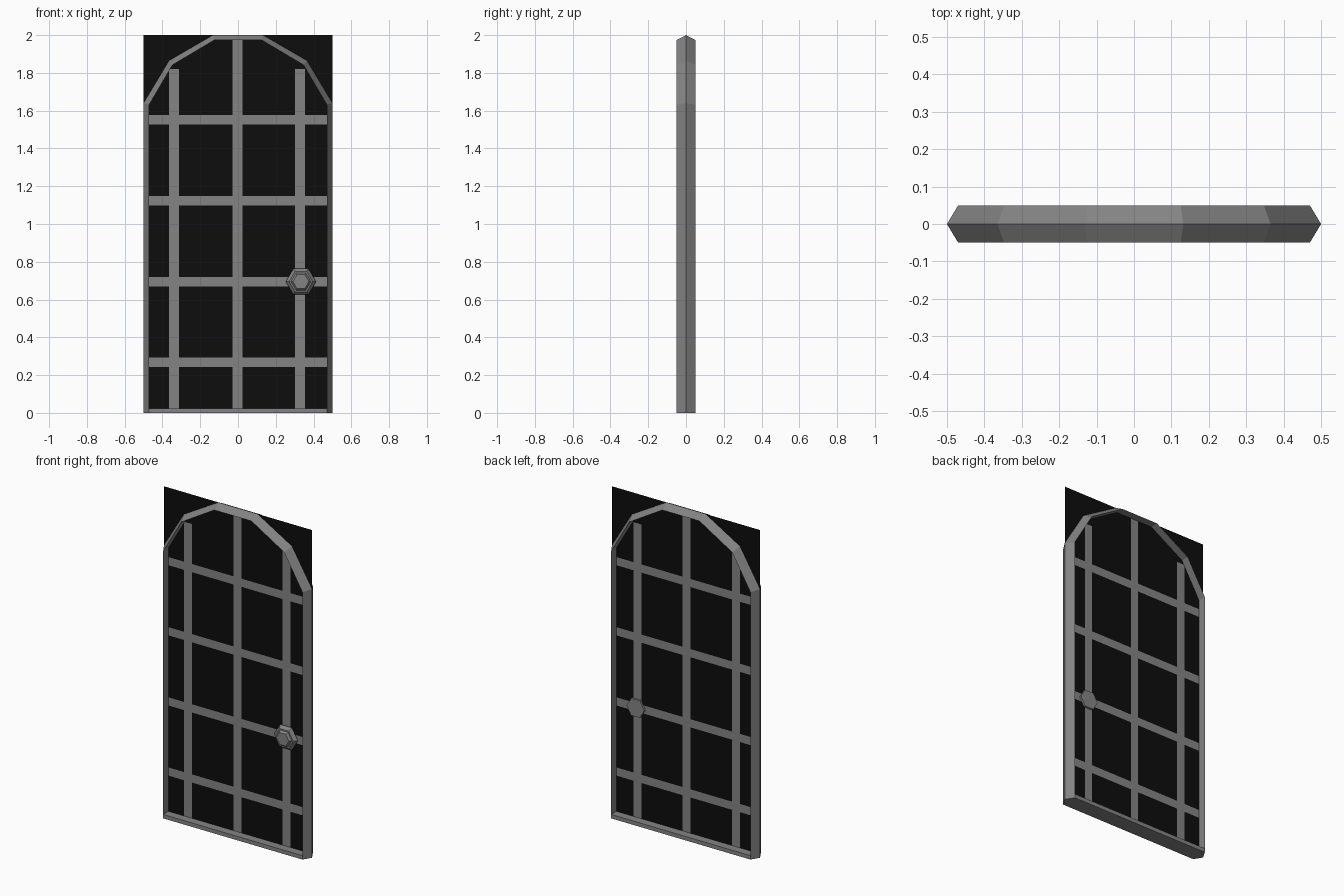
import bpy, bmesh, math

if "Cube" in bpy.data.objects:
    bpy.data.objects.remove(bpy.data.objects["Cube"])


def material(name, value):
    m = bpy.data.materials.new(name)
    m.diffuse_color = (value, value, value, 1)
    m.use_nodes = True
    m.node_tree.nodes["Principled BSDF"].inputs["Base Color"].default_value = m.diffuse_color
    return m


grey = material("iron grey", 0.23)
black = material("near black", 0.004)


def finish(name, bm, mats):
    bmesh.ops.remove_doubles(bm, verts=bm.verts, dist=1e-5)
    bmesh.ops.recalc_face_normals(bm, faces=bm.faces)
    mesh = bpy.data.meshes.new(name)
    bm.to_mesh(mesh)
    bm.free()
    for m in mats:
        mesh.materials.append(m)
    obj = bpy.data.objects.new(name, mesh)
    bpy.context.collection.objects.link(obj)
    return obj


# Arched frame: outer ridge at y = 0, flat inner wall between front and back rims
outer = [(0.5, 0), (0.5, 1.64), (0.365, 1.865), (0.132, 2.0)]
inner = [(0.47, 0), (0.47, 1.632), (0.347, 1.842), (0.125, 1.974)]
mirror = lambda pts: pts + [(-x, z) for x, z in reversed(pts)]
outer, inner = mirror(outer), mirror(inner)

bm = bmesh.new()
loops = [[bm.verts.new((x, 0, z)) for x, z in outer],
         [bm.verts.new((x, -0.05, z)) for x, z in inner],
         [bm.verts.new((x, 0.05, z)) for x, z in inner]]
for k in range(3):
    a, b = loops[k], loops[(k + 1) % 3]
    for i in range(len(outer) - 1):
        bm.faces.new((a[i], a[i + 1], b[i + 1], b[i]))
for end in (0, -1):
    bm.faces.new([lp[end] for lp in loops])
finish("arched_frame", bm, [grey])

# Bottom sill
bm = bmesh.new()
bmesh.ops.create_cube(bm, size=1)
for v in bm.verts:
    v.co = (v.co.x * 0.94, v.co.y * 0.1, (v.co.z + 0.5) * 0.024)
finish("bottom_sill", bm, [grey])

# Lattice panel: flat sheet cut along the bar edges, bars coloured by position
x_bars = [(-0.365, -0.312), (-0.03, 0.023), (0.302, 0.355)]
z_bars = [(z - 0.025, z + 0.025) for z in (0.267, 0.695, 1.123, 1.551)]
xs = [-0.5, -0.47] + [x for bar in x_bars for x in bar] + [0.47, 0.5]
zs = [0] + [z for bar in z_bars for z in bar] + [1.82, 2.0]
inside = lambda v, bars: any(lo < v < hi for lo, hi in bars)

bm = bmesh.new()
grid = [[bm.verts.new((x, 0, z)) for x in xs] for z in zs]
for j in range(len(zs) - 1):
    for i in range(len(xs) - 1):
        f = bm.faces.new((grid[j][i], grid[j][i + 1], grid[j + 1][i + 1], grid[j + 1][i]))
        c = f.calc_center_median()
        upright = inside(c.x, x_bars) and (c.z < 1.82 or abs(c.x) < 0.1)
        cross = inside(c.z, z_bars) and abs(c.x) < 0.47
        f.material_index = 1 if upright or cross else 0
finish("lattice_panel", bm, [black, grey])

# Hexagonal door knob, profile (radius, y) turned about the y axis
profile = [(0.06, 0.012), (0.06, 0.0), (0.08, -0.012), (0.062, -0.032),
           (0.053, -0.032), (0.042, -0.045)]
bm = bmesh.new()
rings = [[bm.verts.new((0.333 + r * math.cos(k * math.pi / 3), y,
                        0.695 + r * math.sin(k * math.pi / 3))) for k in range(6)]
         for r, y in profile]
for a, b in zip(rings, rings[1:]):
    for k in range(6):
        n = (k + 1) % 6
        bm.faces.new((a[k], a[n], b[n], b[k]))
bm.faces.new(rings[0])
bm.faces.new(rings[-1])
finish("door_knob", bm, [grey])
